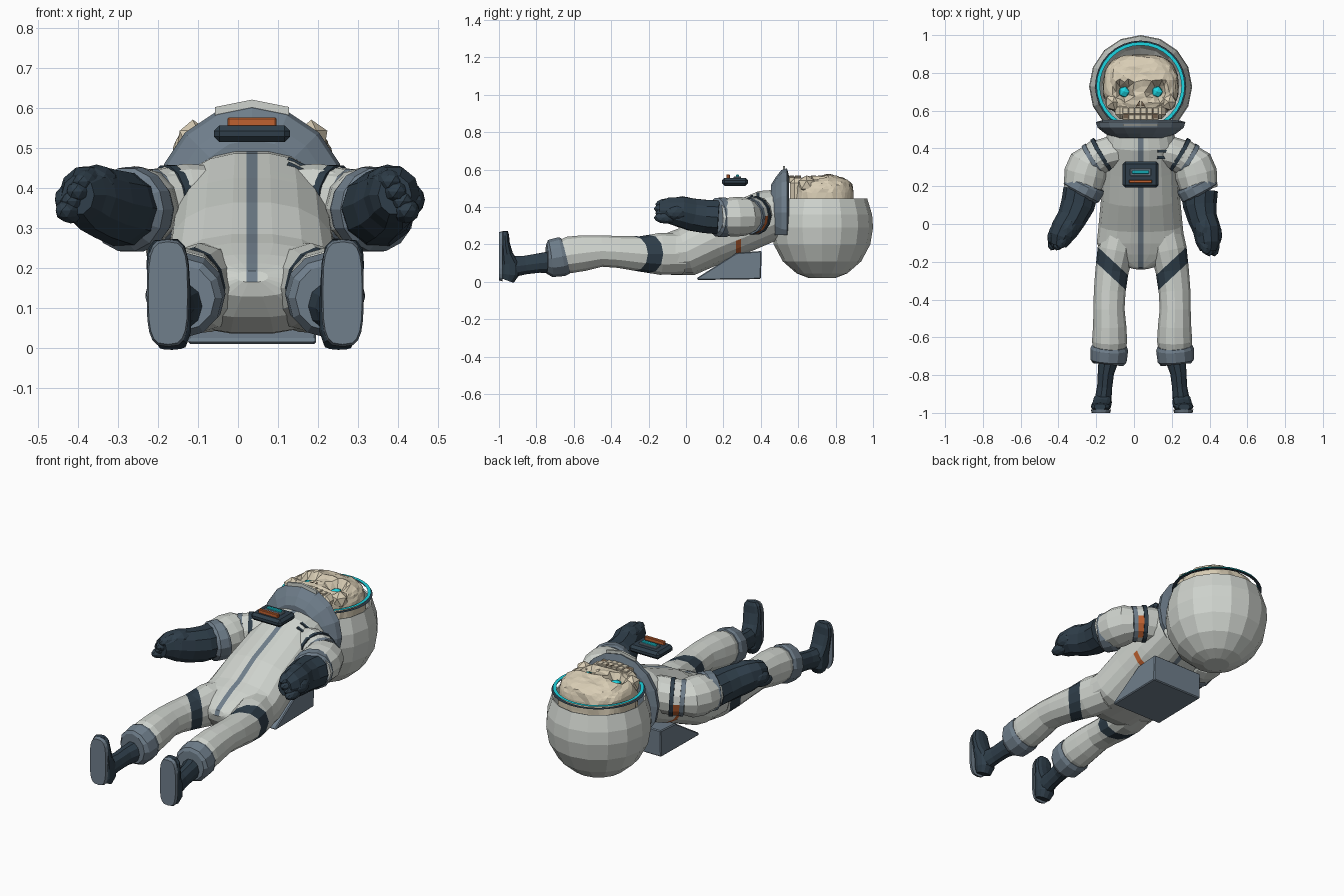
import bpy, bmesh, math, random
from mathutils import Vector, Matrix

random.seed(4)
if "Cube" in bpy.data.objects:
    bpy.data.objects.remove(bpy.data.objects["Cube"])
C = 0.035  # body centre line
L = 0.043  # centre line of the legs


def material(name, r, g, b):
    m = bpy.data.materials.new(name)
    m.use_nodes = True
    m.diffuse_color = (r, g, b, 1)
    m.node_tree.nodes["Principled BSDF"].inputs["Base Color"].default_value = (r, g, b, 1)
    return m


WHITE = material("suit white", .62, .65, .61)
GRAY = material("trim gray", .16, .21, .26)
NAVY = material("dark navy", .028, .048, .068)
BONE = material("bone", .69, .61, .46)
BROWN = material("dark bone", .16, .11, .07)
CYAN = material("glow cyan", .012, .66, .75)
ORANGE = material("orange", .52, .12, .03)


def finish(name, bm, *mats):
    bmesh.ops.recalc_face_normals(bm, faces=bm.faces)
    me = bpy.data.meshes.new(name)
    bm.to_mesh(me)
    bm.free()
    for m in mats:
        me.materials.append(m)
    ob = bpy.data.objects.new(name, me)
    bpy.context.collection.objects.link(ob)
    return ob


def power(v, e):
    return math.copysign(abs(v) ** e, v)


def loft(rings, n=12, up=(0, 0, 1), caps=True, e=1.0):
    """Elliptical sections (x, y, z, width radius, height radius) along a path."""
    bm, loops = bmesh.new(), []
    pts = [Vector(r[:3]) for r in rings]
    for i, r in enumerate(rings):
        d = (pts[min(i + 1, len(pts) - 1)] - pts[max(i - 1, 0)]).normalized()
        if d.length == 0:
            d = Vector((0, 0, 1))
        side = d.cross(Vector(up)).normalized()
        top = side.cross(d)
        loops.append([bm.verts.new(pts[i] + side * r[3] * power(math.cos(a), e) + top * r[4] * power(math.sin(a), e))
                      for a in (math.tau * k / n for k in range(n))])
    for a, b in zip(loops, loops[1:]):
        for k in range(n):
            bm.faces.new((a[k], a[(k + 1) % n], b[(k + 1) % n], b[k]))
    if caps:
        bm.faces.new(loops[0])
        bm.faces.new(loops[-1])
    return bm


def cut(bm, co, no, clear=False):
    geom = bm.verts[:] + bm.edges[:] + bm.faces[:]
    bmesh.ops.bisect_plane(bm, geom=geom, plane_co=co, plane_no=no, clear_inner=clear)


def box(name, co, size, mat, bevel=0.0, tilt=0.0):
    bm = bmesh.new()
    bmesh.ops.create_cube(bm, size=1, matrix=Matrix.Diagonal((*size, 1)))
    if bevel:
        bmesh.ops.bevel(bm, geom=bm.edges[:], offset=bevel, segments=1, affect='EDGES')
    bm.transform(Matrix.Translation(co) @ Matrix.Rotation(tilt, 4, 'Y'))
    return finish(name, bm, mat)


def ball(name, co, radii, mat, sub=2, turn=0.0):
    bm = bmesh.new()
    bmesh.ops.create_icosphere(bm, subdivisions=sub, radius=1)
    bm.transform(Matrix.Translation(co) @ Matrix.Rotation(turn, 4, 'Z') @ Matrix.Diagonal((*radii, 1)))
    return finish(name, bm, mat)


# Torso with a zip strip down the front and a strap on each flank
bm = loft([(C, y, z, w, h) for y, z, w, h in (
    (.52, .38, .165, .12), (.44, .355, .187, .142), (.30, .295, .20, .142), (.15, .235, .208, .142),
    (0, .16, .222, .133), (-.10, .15, .232, .113), (-.175, .155, .20, .08), (-.215, .17, .11, .045),
    (-.235, .178, .04, .015))], 18, e=.84)
for s in (-1, 1):
    cut(bm, (C + s * .014, 0, 0), (1, 0, 0))
    cut(bm, (0, .28 + s * .013, 0), (0, 1, 0))
for f in bm.faces:
    c = f.calc_center_median()
    if abs(c.x - C) < .014 and c.z > .17:
        f.material_index = 1
    elif abs(c.y - .28) < .012 and c.z < .245:
        f.material_index = 2
finish("torso", bm, WHITE, GRAY, ORANGE)

# Backpack wedge
bm = bmesh.new()
side = [bm.verts.new((C - .16, y, z)) for y, z in
        ((.06, .01), (.40, .015), (.405, .165), (.27, .155), (.06, .022))]
new = bmesh.ops.extrude_face_region(bm, geom=[bm.faces.new(side)])["geom"]
bmesh.ops.translate(bm, vec=(.32, 0, 0), verts=[v for v in new if isinstance(v, bmesh.types.BMVert)])
bmesh.ops.bevel(bm, geom=bm.edges[:], offset=.005, segments=1, affect='EDGES')
finish("backpack", bm, GRAY)

# Collar, cut off where it meets the helmet
bm = loft([(C, y, .37, r, r) for y, r in ((.455, .15), (.48, .19), (.51, .228), (.54, .237), (.55, .20))], 16)
cut(bm, (0, 0, .25), (0, 0, 1), True)
finish("collar", bm, GRAY)
bm = loft([(C, y, .37, .25, .25) for y in (.518, .53)], 16)
cut(bm, (0, 0, .57), (0, 0, 1), True)
for s in (-1, 1):
    cut(bm, (C + s * .092, 0, 0), (-s, 0, 0), True)
finish("collar_top_rim", bm, WHITE)

# Helmet bowl, open at the face
bm = loft([(C, .727, z, r, r) for z, r in (
    (.02, .07), (.045, .135), (.11, .21), (.20, .258), (.29, .273), (.36, .268), (.445, .242))],
    16, (0, 1, 0), False)
bmesh.ops.holes_fill(bm, edges=[e for e in bm.edges if e.is_boundary and e.verts[0].co.z < .03])
shell = finish("helmet", bm, WHITE).modifiers.new("thickness", 'SOLIDIFY')
shell.thickness = .008

# Flat visor rings floating above the opening
for name, z, inner, outer, mat in (("visor_ring_dark", .480, .222, .241, NAVY),
                                   ("visor_ring_glow", .492, .216, .234, CYAN)):
    bm = loft([(C, .73, z, r, r) for r in (inner, outer)], 32, (0, 1, 0), False)
    finish(name, bm, mat)

# Skull: squarish shaped sphere with brow, deep sockets and cheeks
EYES = (C - .088, C + .088)
bm = bmesh.new()
bmesh.ops.create_icosphere(bm, subdivisions=4, radius=1)
for v in bm.verts:
    n = v.co.copy()
    p = Vector((C + .2 * power(n.x, .72), .727 + .17 * power(n.y, .75), .415 + .155 * power(n.z, .45)))
    if n.y < -.1:
        p.x = C + (p.x - C) * (1 + .12 * (n.y + .1))
    if n.z > 0:
        for ex in EYES:
            d2 = ((p.x - ex) / .042) ** 2 + ((p.y - .70) / .038) ** 2
            p.z -= .065 * math.exp(-d2 * d2)
            p.z += .012 * math.exp(-((p.x - ex) / .06) ** 2 - ((p.y - .765) / .02) ** 2)
    p += Vector([random.uniform(-.004, .004) for _ in range(3)])
    p.z = min(p.z, .577)
    v.co = p
finish("skull", bm, BONE)
box("jaw", (C, .60, .485), (.27, .09, .14), BONE, .025)
for s in (-1, 1):
    ball("cheekbone", (C + s * .148, .645, .52), (.045, .05, .05), BONE, 1)
    ball("eye", (C + s * .088, .70, .525), (.031, .032, .022), CYAN, 1)
    # Nose opening halves
    bm = bmesh.new()
    bm.faces.new([bm.verts.new((C + s * x, y, .58)) for x, y in ((.004, .655), (.026, .622), (.006, .626))])
    finish("nose_opening", bm, BROWN)
box("gum_line", (C, .583, .545), (.18, .05, .03), BROWN)
for i in range(6):
    x = C + (i - 2.5) * .032
    z = .557 - .004 * abs(i - 2.5)
    box("upper_tooth", (x, .599, z), (.0315, .034, .03), BONE, .003)
    box("lower_tooth", (x, .565, z - .002), (.0315, .030, .03), BONE, .003)

# Chest control box, its lights and two chest stripes
box("control_box", (C, .262, .535), (.19, .14, .042), NAVY, .014)
box("panel_frame", (C, .275, .558), (.11, .04, .012), GRAY, .003)
box("panel_light", (C, .275, .566), (.09, .018, .014), CYAN, .003)
box("panel_bar", (C, .225, .563), (.122, .018, .024), ORANGE, .003)
for y, z in ((.385, .457), (.352, .445)):
    box("chest_stripe", (C + .118, y, z), (.065, .014, .014), NAVY, 0, .45)

for s, label, lean, drop in ((-1, "right_", .10, .01), (1, "left_", -.15, -.018)):
    def limb(name, rings, n, *mats, mid=C, up=(0, 0, 1), e=1.0):
        return finish(label + name, loft([(mid + s * r[0], *r[1:]) for r in rings], n, up, True, e), *mats)

    # Leg with a slanted thigh band
    bm = loft([(L + s * x, y, z, w, h) for x, y, z, w, h in (
        (.11, -.02, .15, .10, .11), (.14, -.14, .15, .097, .112), (.16, -.25, .15, .088, .094),
        (.172, -.36, .16, .084, .085), (.175, -.45, .165, .082, .084), (.172, -.54, .155, .088, .095),
        (.172, -.62, .145, .093, .098), (.175, -.68, .13, .085, .085))], 12)
    slant = (-.93 * s, 1, 0)
    for o in (-.43, -.34):
        cut(bm, (L, o, 0), slant)
    for f in bm.faces:
        c = f.calc_center_median()
        f.material_index = int(-.43 < c.y - .93 * s * (c.x - L) < -.34)
    finish(label + "leg", bm, WHITE, NAVY)

    # Cuff and upturned boot
    limb("leg_cuff", [(.173, -.645, .14, .092, .098), (.174, -.665, .135, .1, .105),
                      (.178, -.725, .125, .096, .1), (.18, -.745, .125, .08, .082)], 12, GRAY, mid=L)
    limb("boot_shaft", [(.18, -.73, .105, .052, .06), (.192, -.79, .1, .043, .054),
                        (.198, -.86, .09, .040, .052), (.208, -.94, .08, .045, .06)], 10, NAVY, mid=L)
    limb("boot_foot", [(.207, -.955, .008, .036, .036), (.208, -.943, .04, .048, .05),
                       (.21, -.943, .10, .05, .048), (.214, -.957, .15, .052, .031),
                       (.219, -.966, .21, .053, .023), (.222, -.967, .25, .047, .021),
                       (.223, -.968, .27, .03, .016)], 12, NAVY, mid=L, up=(0, 1, 0), e=.8)
    limb("boot_sole", [(.218, -1, .137, .049, .128), (.218, -.982, .137, .053, .134)], 20, GRAY, mid=L, e=.6)

    # Sleeve, shoulder rings and cuff
    limb("shoulder", [(.10, .385, .36, .08, .095), (.16, .375, .36, .088, .1), (.21, .36, .355, .088, .098),
                      (.25, .337, .35, .08, .085)], 12, WHITE)
    limb("shoulder_ring_upper", [(.196, .371, .355, .1, .104), (.214, .36, .354, .1, .104)], 14, NAVY)
    limb("shoulder_ring_lower", [(.240, .345, .352, .096, .098), (.260, .332, .35, .096, .098)], 14, GRAY)
    band = limb("shoulder_band", [(.214, .36, .354, .094, .098), (.242, .343, .352, .092, .096)],
                14, WHITE, ORANGE)
    for p in band.data.polygons:
        p.material_index = int(p.center.y > .37 and p.center.z < .36)
    limb("sleeve", [(.25, .345, .35, .085, .085), (.275, .32, .35, .106, .102), (.294, .265, .348, .112, .106),
                    (.31, .18, .345, .098, .098)], 12, WHITE)
    limb("sleeve_cuff", [(.288, .218, .347, .103, .1), (.294, .205, .346, .108, .108),
                         (.314, .166, .345, .106, .106), (.322, .153, .345, .09, .09)], 14, GRAY)

    # Mitten-like glove, leaning differently on each side, with fingers and thumb
    def reach(x, y):
        return C + s * (x + lean * (.18 - y))

    bm = loft([(reach(x, y), y, z, w, h) for x, y, z, w, h in (
        (.316, .175, .345, .094, .095), (.325, .10, .35, .09, .093), (.35, .03, .36, .078, .09),
        (.382, -.03, .375, .074, .084), (.398, -.08 + drop, .382, .064, .072),
        (.405, -.125 + drop, .382, .042, .05))], 10)
    finish(label + "glove", bm, NAVY)
    turn = s * (.25 + lean)
    for i in range(4):
        x, y = .385 + .014 * i, -.08 - .008 * (i % 2) + drop
        ball(label + "finger", (reach(x, y), y, .415 - .024 * i), (.034, .066, .032), NAVY, 2, turn)
    ball(label + "thumb", (reach(.432, -.05), -.05, .37), (.034, .064, .04), NAVY, 2, turn)
    ball(label + "knuckle", (reach(.368, -.02), -.02, .41), (.055, .08, .048), NAVY, 2, turn)
